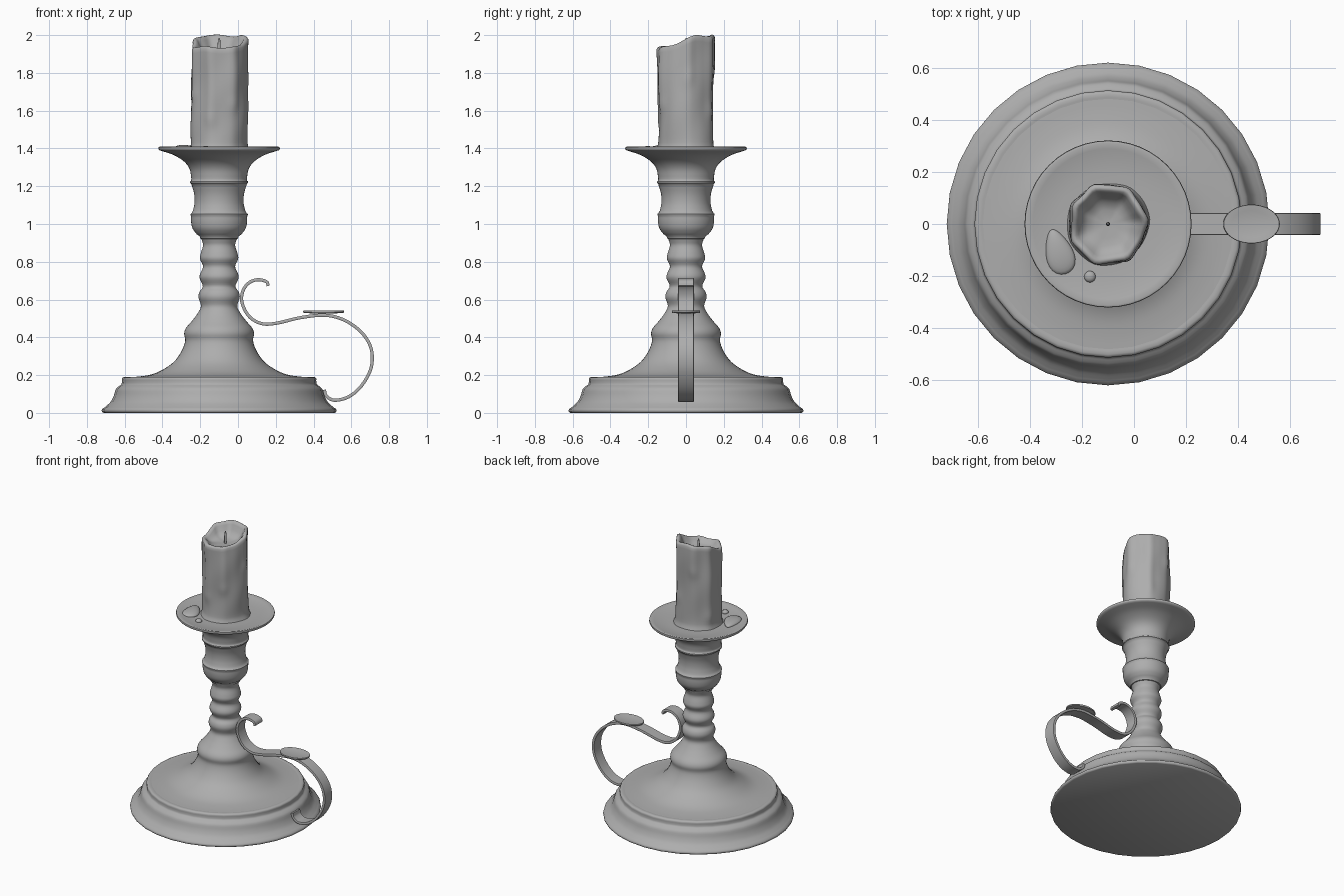
import bpy, bmesh, math
from mathutils import Vector

CX = -0.1  # axis of the turned parts

# Dark grey for every part
grey = bpy.data.materials.new("dark_grey")
grey.diffuse_color = (0.42, 0.42, 0.42, 1)


def make(name, bm, angle=40):
    bmesh.ops.recalc_face_normals(bm, faces=bm.faces)
    me = bpy.data.meshes.new(name)
    bm.to_mesh(me)
    bm.free()
    me.materials.append(grey)
    ob = bpy.data.objects.new(name, me)
    bpy.context.collection.objects.link(ob)
    bpy.ops.object.select_all(action='DESELECT')
    ob.select_set(True)
    bpy.context.view_layer.objects.active = ob
    bpy.ops.object.shade_smooth_by_angle(angle=math.radians(angle))
    return ob


def spline(pts, n):
    """Catmull-Rom curve through 2D points."""
    p = [Vector(a) for a in pts]
    p = [2 * p[0] - p[1]] + p + [2 * p[-1] - p[-2]]
    out = []
    for i in range(1, len(p) - 2):
        a, b, c, d = p[i - 1:i + 3]
        for k in range(n):
            t = k / n
            out.append(0.5 * (2 * b + (c - a) * t + (2 * a - 5 * b + 4 * c - d) * t * t
                              + (3 * b - a - 3 * c + d) * t ** 3))
    return out + [p[-2]]


def loft(bm, rings):
    """Skin closed rings of points and cap both ends."""
    vs = [[bm.verts.new(c) for c in ring] for ring in rings]
    n = len(vs[0])
    for a, b in zip(vs, vs[1:]):
        for i in range(n):
            j = (i + 1) % n
            bm.faces.new((a[i], a[j], b[j], b[i]))
    bm.faces.new(vs[0])
    bm.faces.new(vs[-1])


def lathe(name, profile, segs, angle=40):
    bm = bmesh.new()
    loft(bm, [[(CX + r * math.cos(math.tau * i / segs), r * math.sin(math.tau * i / segs), z)
               for i in range(segs)] for r, z in profile])
    return make(name, bm, angle)


# Stepped base
lathe("base", [(0.612, 0), (0.619, 0.004), (0.622, 0.012), (0.619, 0.021), (0.605, 0.03)]
      + spline([(0.598, 0.036), (0.575, 0.058), (0.558, 0.09), (0.547, 0.125), (0.531, 0.141),
                (0.517, 0.152), (0.514, 0.172)], 3)
      + [(0.515, 0.18), (0.511, 0.187), (0.503, 0.19), (0.49, 0.19), (0.46, 0.184), (0.2, 0.184)],
      32, 65)

# Turned stem, from the flared foot to the cup
lathe("stem", spline([(0.492, 0.188), (0.43, 0.192), (0.36, 0.203), (0.30, 0.228), (0.24, 0.27),
                      (0.20, 0.325), (0.18, 0.38), (0.185, 0.42), (0.175, 0.45), (0.145, 0.485),
                      (0.115, 0.525), (0.096, 0.565), (0.109, 0.61), (0.104, 0.64), (0.086, 0.67),
                      (0.102, 0.71), (0.101, 0.735), (0.085, 0.775), (0.101, 0.815),
                      (0.097, 0.845), (0.085, 0.885), (0.09, 0.91), (0.098, 0.93)], 4), 48, 65)

# Candle cup with two raised bands
lathe("cup", [(0.09, 0.92), (0.10, 0.923), (0.103, 0.935)]
      + spline([(0.118, 0.945), (0.14, 0.975), (0.148, 1.01), (0.149, 1.044)], 3)
      + [(0.152, 1.048), (0.152, 1.053), (0.146, 1.057)]
      + spline([(0.139, 1.07), (0.130, 1.11), (0.132, 1.16), (0.148, 1.214)], 3)
      + [(0.154, 1.217), (0.154, 1.225), (0.148, 1.229)]
      + spline([(0.147, 1.24), (0.156, 1.29), (0.185, 1.33), (0.24, 1.365), (0.305, 1.387)], 4)
      + [(0.318, 1.391), (0.322, 1.398), (0.32, 1.407), (0.312, 1.41), (0.29, 1.403),
         (0.2, 1.395), (0.1, 1.394)], 48, 55)

# Candle with uneven rim, running wax and a hollow top
SEG = 56


def rim(t):
    return (1.967 + 0.036 * math.sin(t) + 0.008 * math.cos(t)
            + 0.008 * math.sin(3 * t + 0.8) + 0.005 * math.sin(5 * t))


def wax(t, h):
    r = 0.146 + 0.004 * math.sin(2 * t + 5 * h) + 0.002 * math.sin(3 * t - 11 * h)
    # drips: angle, lowest height fraction
    for a, low in ((5, .6), (60, .3), (112, .65), (152, .1), (205, .5), (252, .25), (300, .4)):
        d = (t - math.radians(a) + math.pi) % math.tau - math.pi
        along = 1 / (1 + math.exp(-22 * (h - low)))
        bead = math.exp(-((h - low - 0.05) / 0.07) ** 2)
        r += 0.012 * math.exp(-(d / 0.2) ** 2) * (0.3 + 0.7 * along + 0.35 * bead)
    return r + 0.012 * math.exp(-h / 0.025)


angles = [math.tau * i / SEG for i in range(SEG)]
rings = []
for k in range(29):
    h = k / 28
    rings.append([(CX + wax(t, h) * math.cos(t), wax(t, h) * math.sin(t),
                   1.392 + h * (rim(t) - 0.012 - 1.392)) for t in angles])
for s, up, drop in ((0.97, 1, 0.004), (0.92, 1, 0), (0.86, 1, 0.002), (0.79, 0.85, 0.006),
                    (0.7, 0.55, 0.008), (0.55, 0.2, 0.004), (0.35, 0.05, 0), (0.12, 0, 0)):
    rings.append([(CX + s * wax(t, 1) * math.cos(t), s * wax(t, 1) * math.sin(t),
                   1.9 + up * (rim(t) - 1.9) - drop) for t in angles])
bm = bmesh.new()
loft(bm, rings)
make("candle", bm, 80)

# Wick
lathe("wick", [(0.008, 1.885), (0.008, 1.95), (0.006, 1.975), (0.002, 1.985)], 10)


# Wax drops lying on the cup
def drop(name, x, y, rx, ry, rz, rot, taper):
    bm = bmesh.new()
    bmesh.ops.create_uvsphere(bm, u_segments=24, v_segments=12, radius=1)
    for v in bm.verts:
        px, py = v.co.x * rx * (1 - taper * v.co.y), v.co.y * ry
        v.co = (x + px * math.cos(rot) - py * math.sin(rot),
                y + px * math.sin(rot) + py * math.cos(rot), 1.399 + v.co.z * rz)
    make(name, bm, 80)


drop("wax_drop_large", -0.29, -0.107, 0.052, 0.09, 0.02, 0.3, 0.35)
drop("wax_drop_small", -0.17, -0.203, 0.022, 0.022, 0.015, 0, 0)

# Handle: flat strap swept along a scroll
path = spline([(0.16, 0.672), (0.15, 0.695), (0.105, 0.705), (0.06, 0.69), (0.028, 0.65),
               (0.02, 0.59), (0.055, 0.515), (0.12, 0.474), (0.20, 0.474), (0.33, 0.504),
               (0.46, 0.517), (0.565, 0.49), (0.655, 0.425), (0.705, 0.34), (0.705, 0.24),
               (0.655, 0.145), (0.585, 0.085), (0.51, 0.067), (0.468, 0.09), (0.457, 0.122)], 5)
W, T = 0.042, 0.0085
rings = []
for i, p in enumerate(path):
    d = (path[min(i + 1, len(path) - 1)] - path[max(i - 1, 0)]).normalized()
    n = Vector((-d.y, d.x))
    rings.append([(p.x + n.x * T * b, W * a, p.y + n.y * T * b)
                  for a, b in ((-1, -.5), (-.95, -1), (.95, -1), (1, -.5),
                               (1, .5), (.95, 1), (-.95, 1), (-1, .5))])
bm = bmesh.new()
loft(bm, rings)
make("handle", bm, 40)

# Oval thumb plate
bm = bmesh.new()
loft(bm, [[(0.453 + 0.109 * s * math.cos(math.tau * i / 40), 0.075 * s * math.sin(math.tau * i / 40), z)
           for i in range(40)]
          for s, z in ((0.5, 0.526), (0.97, 0.53), (1, 0.535), (0.98, 0.541), (0.93, 0.541),
                       (0.7, 0.537), (0.2, 0.534))])
make("thumb_plate", bm, 40)
